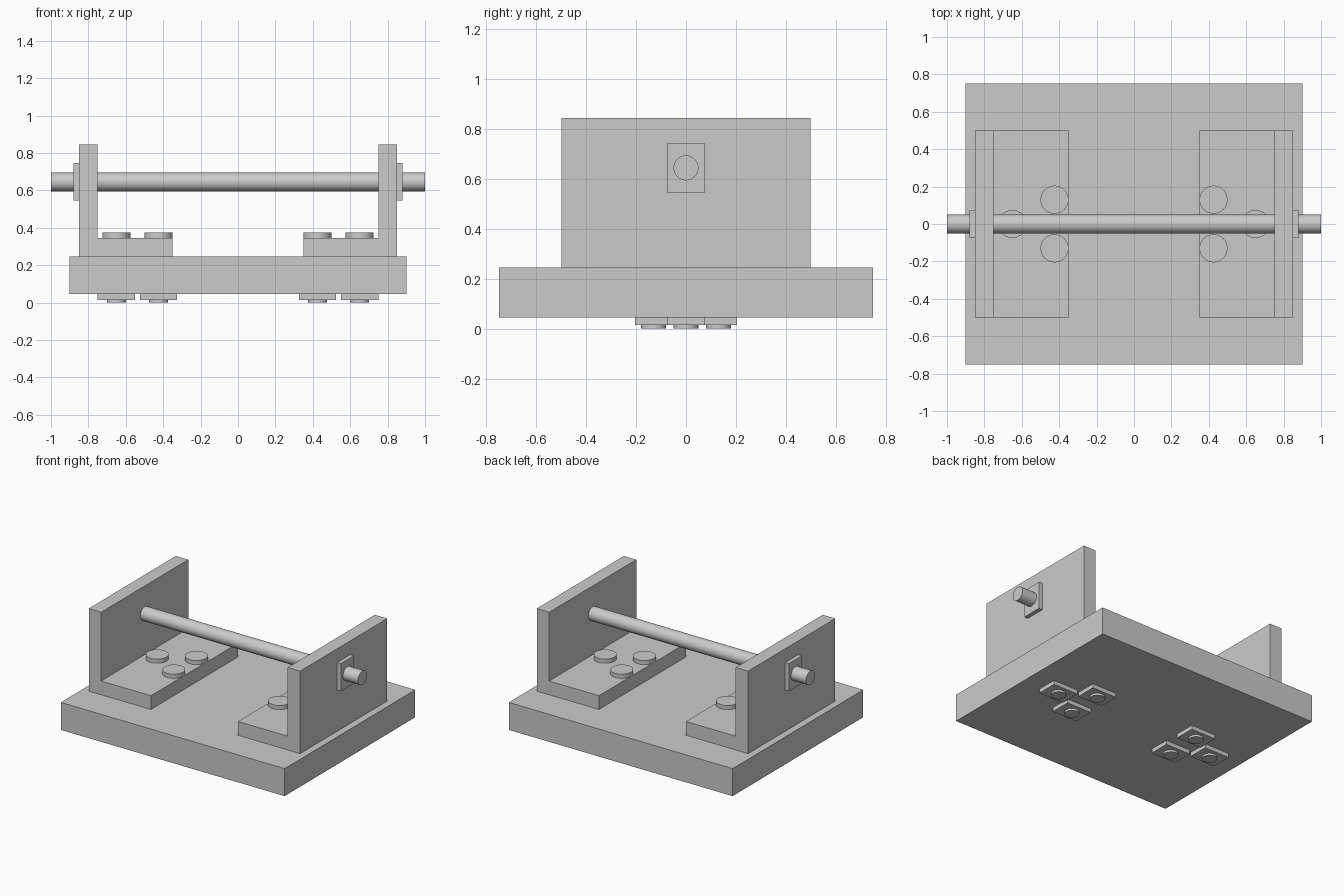
import bpy, bmesh, math
from mathutils import Vector

if "Cube" in bpy.data.objects:
    bpy.data.objects.remove(bpy.data.objects["Cube"])


def box(name, lo, hi):
    lo, hi = Vector(lo), Vector(hi)
    bpy.ops.mesh.primitive_cube_add(size=1, location=(lo + hi) / 2)
    ob = bpy.context.object
    ob.name = name
    ob.scale = hi - lo
    bpy.ops.object.transform_apply(location=False, rotation=False, scale=True)
    return ob


def lathe(name, profile, location, rotation=(0, 0, 0), steps=64):
    """Revolve an (r, z) profile that starts and ends on the axis."""
    bm = bmesh.new()
    verts = [bm.verts.new((r, 0, z)) for r, z in profile]
    edges = [bm.edges.new(pair) for pair in zip(verts, verts[1:])]
    bmesh.ops.spin(bm, geom=verts + edges, cent=(0, 0, 0), axis=(0, 0, 1),
                   angle=2 * math.pi, steps=steps)
    bmesh.ops.remove_doubles(bm, verts=bm.verts, dist=1e-5)
    bmesh.ops.recalc_face_normals(bm, faces=bm.faces)
    ob = link(name, bm, location, rotation)
    bpy.ops.object.shade_smooth_by_angle(angle=math.radians(30))
    return ob


def link(name, bm, location=(0, 0, 0), rotation=(0, 0, 0)):
    me = bpy.data.meshes.new(name)
    bm.to_mesh(me)
    bm.free()
    ob = bpy.data.objects.new(name, me)
    ob.location, ob.rotation_euler = location, rotation
    bpy.context.collection.objects.link(ob)
    bpy.ops.object.select_all(action='DESELECT')
    ob.select_set(True)
    bpy.context.view_layer.objects.active = ob
    return ob


def bracket(name, side):
    # L profile in x/z, extruded along y
    profile = [(.35, .245), (.85, .245), (.85, .845),
               (.75, .845), (.75, .345), (.35, .345)]
    bm = bmesh.new()
    face = bm.faces.new([bm.verts.new((side * x, -.5, z)) for x, z in profile])
    ext = bmesh.ops.extrude_face_region(bm, geom=[face])
    moved = [v for v in ext['geom'] if isinstance(v, bmesh.types.BMVert)]
    bmesh.ops.translate(bm, verts=moved, vec=(0, 1, 0))
    bmesh.ops.recalc_face_normals(bm, faces=bm.faces)
    return link(name, bm)


# Base plate
box("base_plate", (-.9, -.75, .045), (.9, .75, .245))

# Rod through both brackets
lathe("rod", [(0, -1), (.05, -1), (.05, 1), (0, 1)],
      (0, 0, .645), (0, math.pi / 2, 0))

# Bolt: shank plus flat round head
BOLT = [(0, 0), (.05, 0), (.05, .345), (.075, .345), (.075, .375), (0, .375)]

for side, label in ((-1, "left"), (1, "right")):
    bracket(f"{label}_bracket", side)

    # Rod nut on the outer face of the bracket
    a, b = sorted((side * .85, side * .88))
    box(f"{label}_rod_nut", (a, -.075, .545), (b, .075, .745))

    # Three bolts in a triangle, each with a nut under the plate
    for i in range(3):
        angle = i * math.tau / 3
        x = side * (.5 + .15 * math.cos(angle))
        y = .15 * math.sin(angle)
        lathe(f"{label}_bolt_{i + 1}", BOLT, (x, y, 0))
        box(f"{label}_bolt_nut_{i + 1}",
            (x - .1, y - .075, .015), (x + .1, y + .075, .045))
